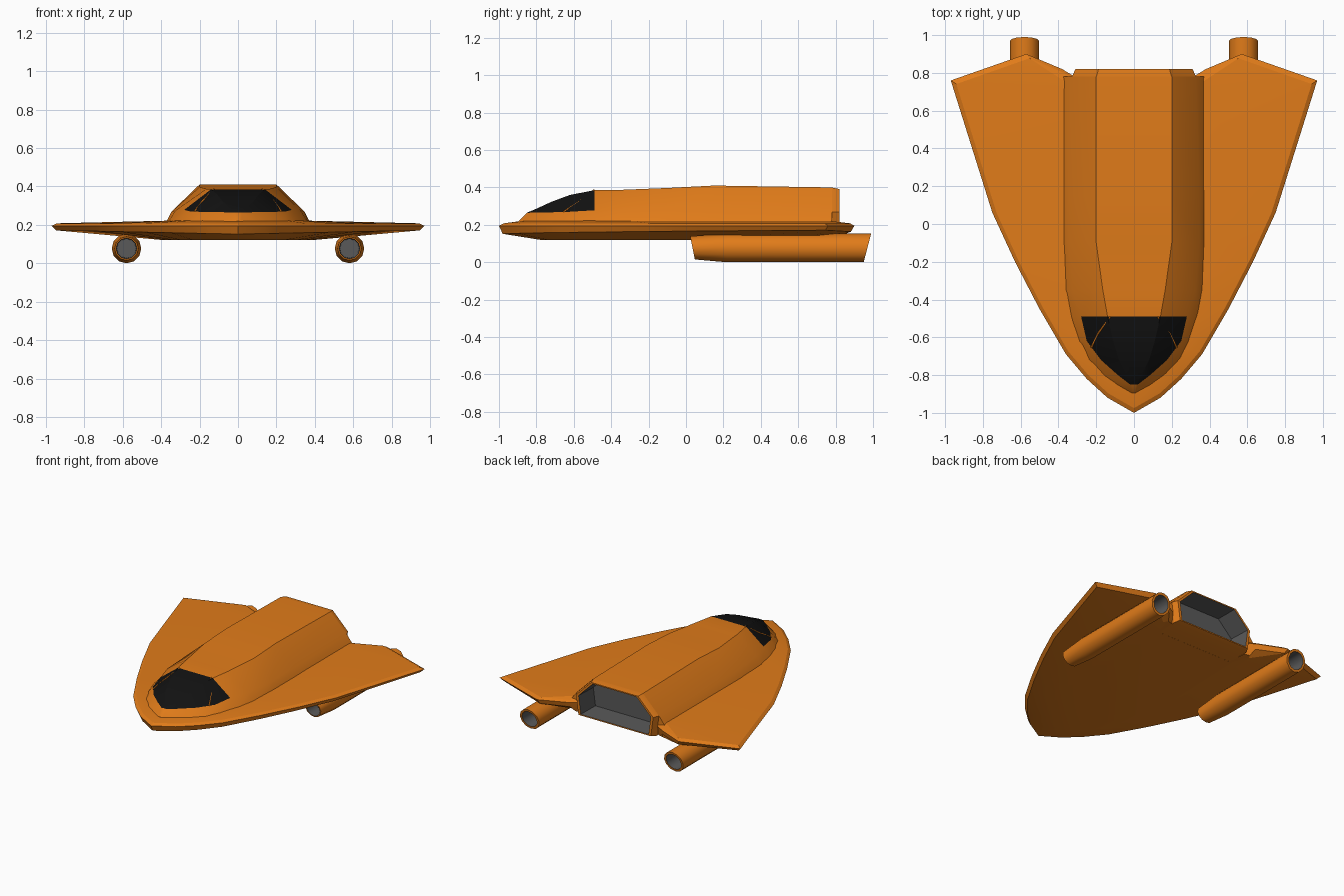
import bpy, bmesh, math

if "Cube" in bpy.data.objects:
    bpy.data.objects.remove(bpy.data.objects["Cube"])


def material(name, rgb):
    m = bpy.data.materials.new(name)
    m.diffuse_color = (*rgb, 1)
    m.use_nodes = True
    m.node_tree.nodes["Principled BSDF"].inputs["Base Color"].default_value = m.diffuse_color
    return m


ORANGE = material("orange_paint", (0.75, 0.2, 0.01))
BLACK = material("black_glass", (0.006, 0.006, 0.006))
GREY = material("dark_grey", (0.1, 0.1, 0.1))


def loft(name, rings, closed=True, cap_start=False, cap_end=False, mat=None, end_mat=0, angle=22):
    """Skin a list of equal-length rings; mat(band, side) gives a material index."""
    bm = bmesh.new()
    vs = [[bm.verts.new(p) for p in r] for r in rings]
    n = len(vs[0])
    for i in range(len(vs) - 1):
        for j in range(n if closed else n - 1):
            k = (j + 1) % n
            f = bm.faces.new((vs[i][j], vs[i][k], vs[i + 1][k], vs[i + 1][j]))
            f.material_index = mat(i, j) if mat else 0
    if cap_start:
        bm.faces.new(vs[0]).material_index = end_mat
    if cap_end:
        bm.faces.new(vs[-1]).material_index = end_mat
    bmesh.ops.recalc_face_normals(bm, faces=bm.faces)
    me = bpy.data.meshes.new(name)
    bm.to_mesh(me)
    bm.free()
    for m in (ORANGE, BLACK, GREY):
        me.materials.append(m)
    ob = bpy.data.objects.new(name, me)
    bpy.context.collection.objects.link(ob)
    bpy.ops.object.select_all(action='DESELECT')
    ob.select_set(True)
    bpy.context.view_layer.objects.active = ob
    bpy.ops.object.shade_smooth_by_angle(angle=math.radians(angle))
    return ob


def both(half):
    """Mirror a right-hand half outline across x = 0 into a full ring."""
    return half + [(-x, y, z) for x, y, z in reversed(half) if x > 1e-6]


# Delta hull: keel plate, lower rim, edge, upper rim, deck
edge = [(0, -1), (.14, -.92), (.25, -.82), (.36, -.69), (.5, -.45), (.63, -.2),
        (.75, .06), (.97, .76), (.57, .9), (.38, .82), (.315, .78), (.3, .62)]
keel = [(0, -.78), (.1, -.74), (.17, -.68), (.23, -.58), (.29, -.4), (.33, -.2),
        (.36, .05), (.38, .66), (.37, .74), (.35, .77), (.31, .76), (.3, .62)]
deck = [(0, -.87), (.1, -.83), (.18, -.77), (.26, -.67), (.33, -.5), (.35, -.3),
        (.36, 0), (.36, .7), (.36, .75), (.355, .76), (.31, .75), (.3, .62)]
loft("delta_hull", [
    both([(x, y, .12) for x, y in keel]),
    both([(x * .975, y * .98, .152 + .02 * x) for x, y in edge]),
    both([(x, y, .195) for x, y in edge]),
    both([(x * .97, y * .975, .208) for x, y in edge]),
    both([(x, y, .222) for x, y in deck])], cap_start=True, cap_end=True, angle=15)

# Cabin stations: y, roof z, roof half width, shoulder half width, shoulder z, base half width
stations = [(.78, .40, .2, .33, .27, .375), (.15, .41, .2, .345, .27, .375),
            (-.1, .397, .2, .345, .27, .375), (-.35, .387, .165, .325, .275, .365),
            (-.49, .385, .14, .28, .278, .34), (-.62, .36, .11, .25, .27, .295),
            (-.72, .323, .08, .175, .267, .245), (-.8, .286, .04, .085, .266, .17),
            (-.85, .265, .01, .02, .264, .1), (-.895, .22, .005, .01, .218, .015)]


def section(y, zt, xr, xs, zs, xb):
    right = [(xr, y, zt), (xs, y, zs), (xb, y, .212)]
    return [(-x, yy, z) for x, yy, z in reversed(right)] + right


# Windscreen is the upper faces of the front stations
loft("cabin", [section(*s) for s in stations], closed=False, cap_end=True,
     mat=lambda i, j: 1 if 4 <= i <= 7 and 1 <= j <= 3 else 0)

# Windscreen bars and the small fillets closing the cabin sides at the rear
for side, s in (("right", 1), ("left", -1)):
    cu = bpy.data.curves.new("windscreen_bar_" + side, 'CURVE')
    cu.dimensions = '3D'
    cu.bevel_depth = .005
    cu.bevel_resolution = 1
    sp = cu.splines.new('POLY')
    sp.points.add(2)
    for p, c in zip(sp.points, [(.125, -.49, .386), (.19, -.58, .317), (.226, -.655, .269)]):
        p.co = (s * c[0], c[1], c[2], 1)
    cu.materials.append(ORANGE)
    bpy.context.collection.objects.link(bpy.data.objects.new("windscreen_bar_" + side, cu))
    loft("cabin_end_fillet_" + side, [[(s * x, y, z) for x, z in ((.33, .27), (.375, .212), (.31, .2))]
                                      for y in (.76, .78)], cap_start=True, cap_end=True)

# Rear bay: hexagonal frame with a grey recess
bay = []
for y, s in ((.6, .995), (.78, .995), (.82, .94), (.82, .88), (.66, .86)):
    bay.append(both([(x * s, y, .26 + (z - .26) * s) for x, z in ((.2, .40), (.33, .27), (.31, .12))]))
loft("rear_bay", bay, cap_end=True, end_mat=2, mat=lambda i, j: 2 if i == 3 else 0)

# Engine tubes: hollow at both ends with slanted mouths (y, radius, slant)
tube = [(.14, .05, 0), (.035, .054, -.2), (.035, .062, -.2), (.22, .077, 0),
        (.97, .077, .26), (.97, .06, .26), (.8, .056, 0)]
for side, s in (("right", 1), ("left", -1)):
    rings = []
    for y, r, sl in tube:
        ring = [(r * math.cos(a), r * math.sin(a)) for a in (math.tau * k / 12 for k in range(12))]
        rings.append([(s * (.58 + u), y + sl * v, .077 + v) for u, v in ring])
    loft("engine_" + side, rings, cap_start=True, cap_end=True, end_mat=2, angle=35,
         mat=lambda i, j: 2 if i in (0, 5) else 0)
